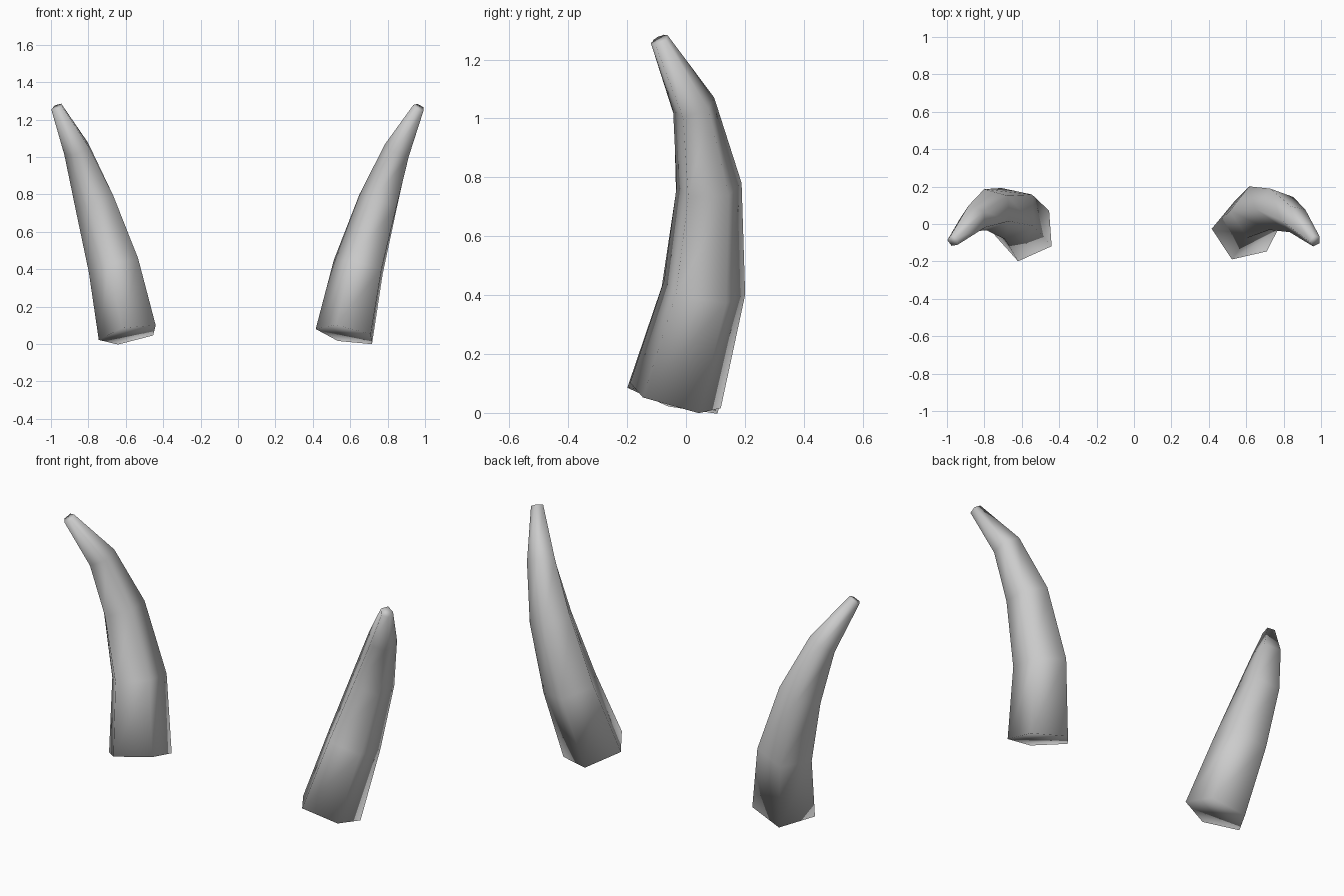
import bpy, bmesh, math
from mathutils import Vector

cube = bpy.data.objects.get("Cube")
if cube:
    bpy.data.objects.remove(cube, do_unlink=True)

# Horn material
grey = bpy.data.materials.new("horn grey")
grey.use_nodes = True
color = (0.6, 0.6, 0.6, 1)
grey.diffuse_color = color
grey.node_tree.nodes["Principled BSDF"].inputs["Base Color"].default_value = color

# Centre line of one horn and its radius at each ring
PATH = [Vector(p) for p in ((0.58, -0.04, 0.05), (0.655, 0.06, 0.415),
                            (0.76, 0.078, 0.765), (0.857, 0.028, 1.04),
                            (0.968, -0.09, 1.266))]
RADII = (0.168, 0.147, 0.116, 0.077, 0.033)
SIDES = 5


def make_horn(name, side, phase):
    path = [Vector((side * p.x, p.y, p.z)) for p in PATH]
    bm = bmesh.new()
    rings = []
    for i, (centre, radius) in enumerate(zip(path, RADII)):
        # Each ring stands square to the bend of the centre line
        before = path[max(i - 1, 0)]
        after = path[min(i + 1, len(path) - 1)]
        along = (after - before).normalized()
        u = Vector((1, 0, 0))
        u = (u - along * u.dot(along)).normalized()
        v = along.cross(u)
        ring = []
        for k in range(SIDES):
            a = math.radians(phase) + math.tau * k / SIDES
            ring.append(bm.verts.new(centre + radius * (u * math.cos(a) + v * math.sin(a))))
        rings.append(ring)
    # Walls between rings
    for low, high in zip(rings, rings[1:]):
        for k in range(SIDES):
            n = (k + 1) % SIDES
            bm.faces.new((low[k], low[n], high[n], high[k]))
    # Root and tip caps
    bm.faces.new(rings[0][::-1])
    bm.faces.new(rings[-1])
    for face in bm.faces:
        face.smooth = True
    mesh = bpy.data.meshes.new(name)
    bm.to_mesh(mesh)
    bm.free()
    mesh.materials.append(grey)
    horn = bpy.data.objects.new(name, mesh)
    bpy.context.collection.objects.link(horn)


make_horn("left_horn", 1, 34)
make_horn("right_horn", -1, 40)
